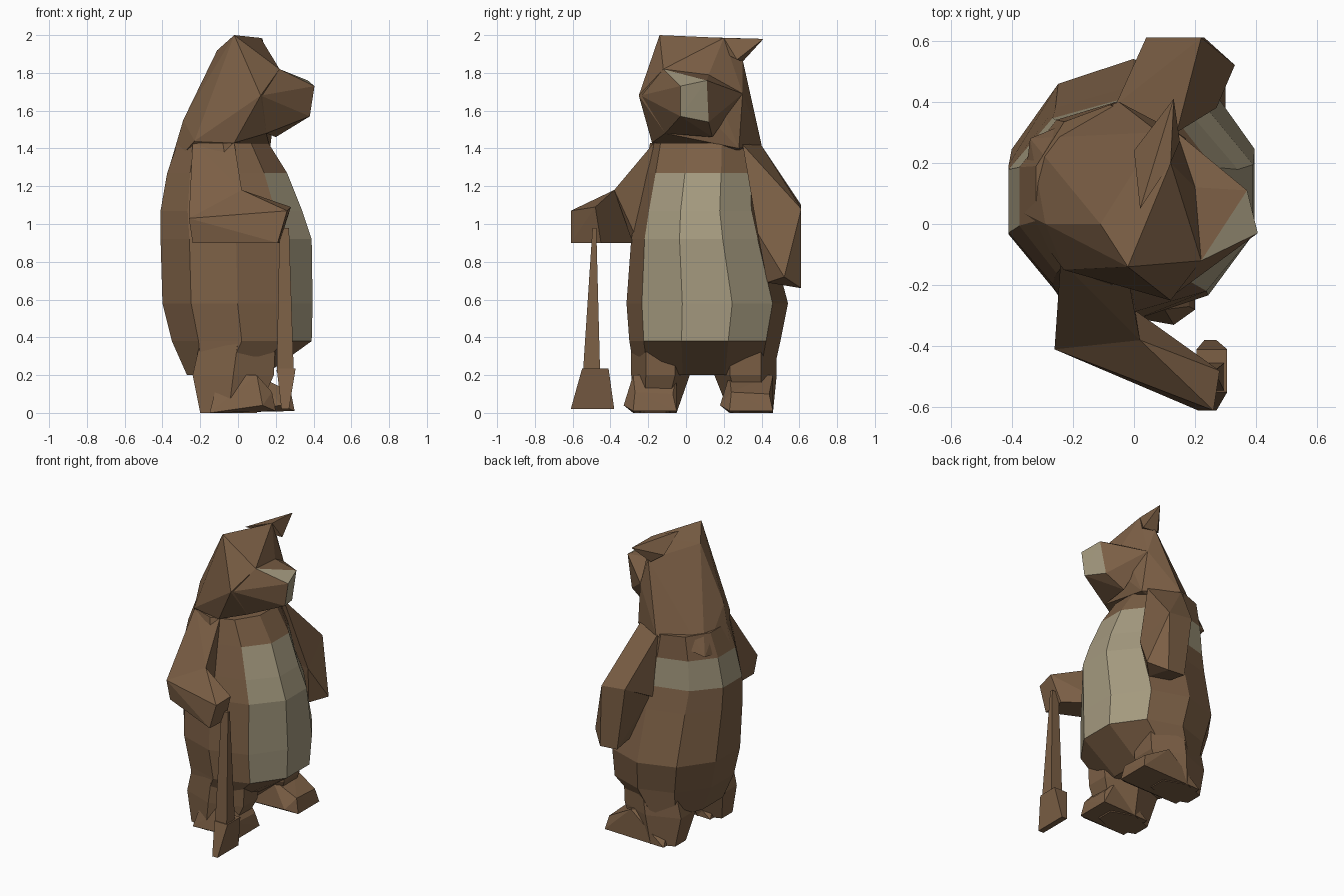
import bpy, bmesh, math


def material(name, rgb):
    m = bpy.data.materials.new(name)
    m.diffuse_color = (*rgb, 1)
    return m


BROWN = material("brown_fur", (0.20, 0.115, 0.06))
PALE = material("pale_fur", (0.37, 0.32, 0.21))


def finish(name, bm, is_pale=None):
    """Store a bmesh as a flat-shaded object, colouring pale faces by position."""
    bmesh.ops.recalc_face_normals(bm, faces=bm.faces)
    for f in bm.faces:
        f.material_index = int(bool(is_pale and is_pale(f.calc_center_median())))
    me = bpy.data.meshes.new(name)
    bm.to_mesh(me)
    bm.free()
    me.materials.append(BROWN)
    me.materials.append(PALE)
    ob = bpy.data.objects.new(name, me)
    bpy.context.collection.objects.link(ob)
    return ob


def loft(name, rings, n=10, is_pale=None):
    """Skin oval rings given as (z, x_min, x_max, y_min, y_max)."""
    bm = bmesh.new()
    loops = []
    half = math.pi / n
    for z, x0, x1, y0, y1 in rings:
        rx = (x1 - x0) / 2 / math.cos(half)
        ry = (y1 - y0) / 2
        loops.append([bm.verts.new(((x0 + x1) / 2 + rx * math.cos(half + i * 2 * half),
                                    (y0 + y1) / 2 + ry * math.sin(half + i * 2 * half), z))
                      for i in range(n)])
    for a, b in zip(loops, loops[1:]):
        for i in range(n):
            j = (i + 1) % n
            bm.faces.new((a[i], a[j], b[j], b[i]))
    bm.faces.new(loops[0])
    bm.faces.new(loops[-1])
    return finish(name, bm, is_pale)


def hull(name, pts, is_pale=None):
    """Faceted solid wrapped around a few corner points."""
    bm = bmesh.new()
    for p in pts:
        bm.verts.new(p)
    bmesh.ops.convex_hull(bm, input=bm.verts[:])
    loose = [v for v in bm.verts if not v.link_faces]
    bmesh.ops.delete(bm, geom=loose, context='VERTS')
    return finish(name, bm, is_pale)


# torso with pale belly and a pale band across the upper back
def torso_pale(c):
    belly = c.x > 0.12 and 0.40 < c.z < 1.26 and (c.z > 0.6 or abs(c.y - 0.1) < 0.25)
    band = c.x < -0.15 and c.y > -0.08 and 1.08 < c.z < 1.2
    return belly or band


loft("torso", [(0.20, -0.27, 0.14, -0.27, 0.46),
               (0.38, -0.35, 0.39, -0.30, 0.50),
               (0.58, -0.40, 0.395, -0.315, 0.54),
               (0.92, -0.41, 0.39, -0.29, 0.45),
               (1.07, -0.41, 0.34, -0.26, 0.41),
               (1.27, -0.375, 0.26, -0.22, 0.40),
               (1.43, -0.32, 0.16, -0.19, 0.39)], is_pale=torso_pale)

# head and mane in broad planes
hull("head", [(-0.02, -0.14, 2.0), (0.12, 0.20, 1.985), (-0.11, 0.0, 1.92),
              (0.22, -0.12, 1.82), (0.20, 0.12, 1.79), (0.08, 0.30, 1.87),
              (0.12, -0.25, 1.68), (0.14, 0.30, 1.69), (0.15, -0.11, 1.48),
              (0.17, 0.28, 1.40), (-0.02, -0.18, 1.43), (-0.23, -0.15, 1.44),
              (-0.05, 0.40, 1.42), (-0.29, 0.0, 1.55), (-0.37, 0.04, 1.28),
              (-0.34, 0.28, 1.30)])

# muzzle with a pale tip
hull("muzzle", [(0.22, -0.12, 1.82), (0.20, 0.12, 1.79), (0.405, -0.03, 1.73),
                (0.37, 0.11, 1.76), (0.38, -0.03, 1.57), (0.33, 0.12, 1.54),
                (0.20, 0.14, 1.46), (0.15, -0.11, 1.48),
                (0.12, -0.24, 1.68), (0.14, 0.30, 1.69)],
     lambda c: c.x > 0.315)

# pointed ear
hull("ear", [(0.13, 0.41, 1.98), (0.02, 0.05, 1.99), (0.12, 0.20, 1.985),
             (0.00, 0.24, 1.90), (0.06, 0.30, 1.86), (0.15, 0.27, 1.87)])

# bent arm holding the axe
hull("right_upper_arm", [(-0.24, -0.12, 1.44), (-0.02, -0.17, 1.43), (0.02, -0.38, 1.18),
                         (-0.26, -0.41, 1.03), (-0.24, -0.40, 0.90),
                         (0.0, -0.25, 0.90), (-0.24, -0.20, 0.90)])
hull("right_forearm", [(0.02, -0.38, 1.18), (-0.26, -0.41, 1.03), (-0.24, -0.40, 0.90),
                       (0.26, -0.61, 1.07), (0.21, -0.61, 0.90), (0.28, -0.48, 1.09),
                       (0.22, -0.45, 0.90), (0.0, -0.28, 0.90)])

# hanging arm
hull("left_upper_arm", [(-0.06, 0.39, 1.43), (0.14, 0.30, 1.42), (0.04, 0.61, 1.10),
                        (0.22, 0.61, 1.08), (0.27, 0.38, 0.95), (-0.04, 0.42, 1.0)])
hull("left_forearm", [(0.04, 0.61, 1.10), (0.22, 0.61, 1.08), (0.27, 0.38, 0.95),
                      (-0.02, 0.42, 1.0), (0.10, 0.61, 0.67), (0.23, 0.61, 0.66),
                      (0.33, 0.52, 0.72), (0.24, 0.43, 0.69), (0.10, 0.44, 0.70)])

# legs and wedge feet
for side, y0, y1, top0, top1, toe in (("right", -0.28, -0.05, -0.29, 0.02, 0.20),
                                      ("left", 0.23, 0.46, 0.15, 0.48, 0.30)):
    loft(side + "_leg", [(0.0, -0.20, 0.10, y0, y1),
                         (0.20, -0.24, 0.19, top0, top1),
                         (0.42, -0.19, 0.20, top0, top1)], n=6)
    hull(side + "_foot", [(-0.15, y0, 0.0), (-0.15, y1, 0.0), (toe, y1, 0.01),
                          (toe, y0, 0.01), (toe - 0.07, y0 - 0.05, 0.04),
                          (toe - 0.02, y0 + 0.01, 0.11), (toe - 0.02, y1 - 0.02, 0.10),
                          (0.10, y0, 0.20), (0.10, y1, 0.20), (-0.1, y0 + 0.05, 0.2)])

# axe stood on its blade
signs = [(i, j) for i in (-1, 1) for j in (-1, 1)]
hull("axe_handle", [(0.245 + 0.025 * i, -0.485 + 0.01 * j, 0.98) for i, j in signs]
     + [(0.25 + 0.045 * i, -0.50 + 0.045 * j, 0.22) for i, j in signs])
hull("axe_blade", [(0.255 + 0.05 * i, -0.48 + 0.07 * j, 0.235) for i, j in signs]
     + [(0.25 + 0.02 * i, -0.495 + 0.115 * j, 0.02) for i, j in signs])
